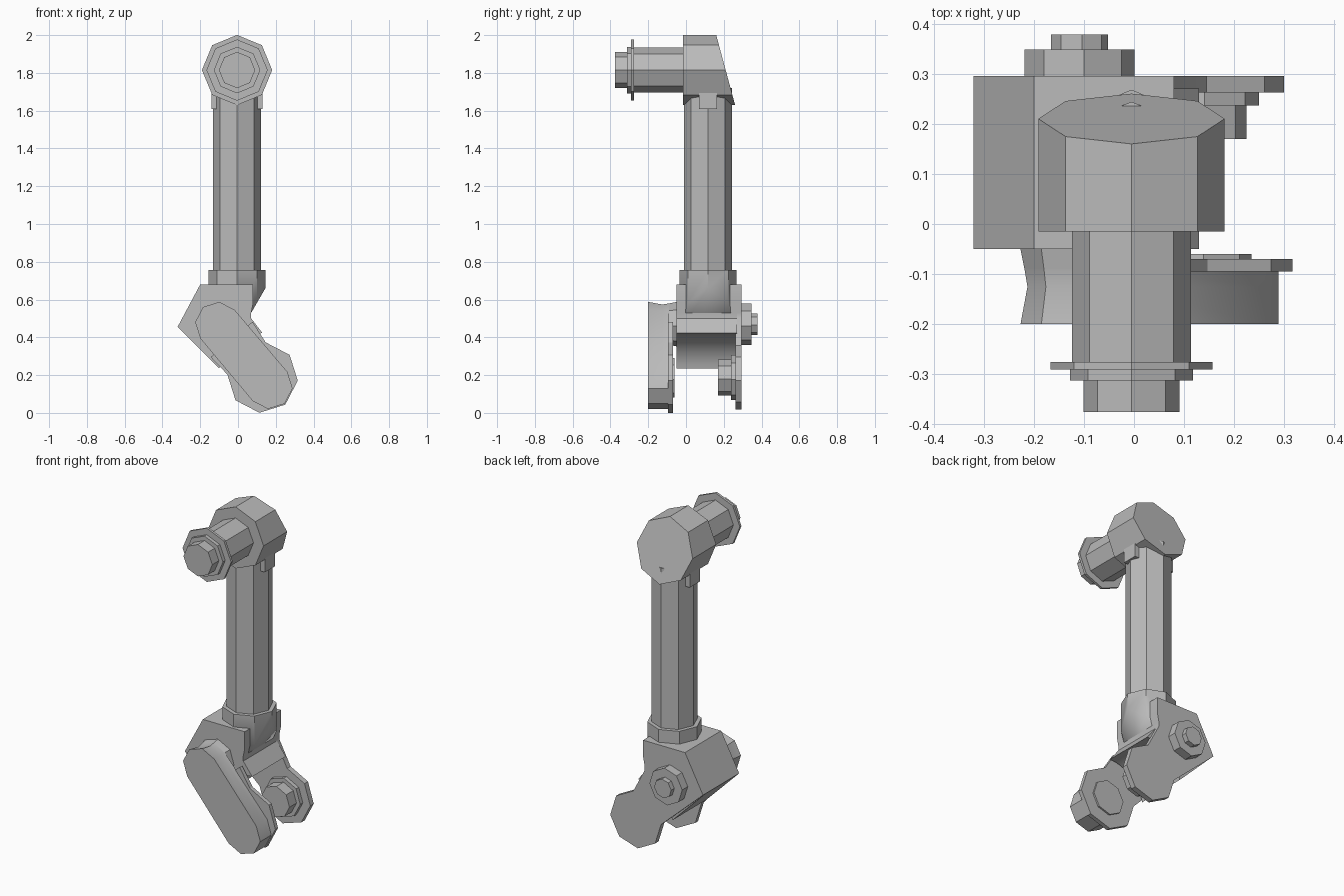
import bpy, bmesh, math
from mathutils import Vector

cube = bpy.data.objects.get("Cube")
if cube:
    bpy.data.objects.remove(cube, do_unlink=True)

grey = bpy.data.materials.new("plain_grey")
grey.use_nodes = True
COLOUR = (0.5, 0.5, 0.5, 1)
grey.diffuse_color = COLOUR
grey.node_tree.nodes["Principled BSDF"].inputs["Base Color"].default_value = COLOUR

CX = -0.005                       # column axis
HEAD = (CX, 1.815)                # head axis (x, z)
HIP = (-0.109, 0.47)              # upper pivot of the lower joint
KNEE = (0.13, 0.187)              # lower pivot
TILT = -5                         # octagon rotation on the tilted link
ALONG = Vector((0.645, -0.764))   # link direction
ACROSS = Vector((0.764, 0.645))


def finish(name, bm):
    bmesh.ops.recalc_face_normals(bm, faces=bm.faces)
    mesh = bpy.data.meshes.new(name)
    bm.to_mesh(mesh)
    bm.free()
    mesh.materials.append(grey)
    obj = bpy.data.objects.new(name, mesh)
    bpy.context.collection.objects.link(obj)
    bpy.ops.object.select_all(action='DESELECT')
    obj.select_set(True)
    bpy.context.view_layer.objects.active = obj
    bpy.ops.object.shade_smooth_by_angle(angle=math.radians(30))
    return obj


def arc(centre, radius, start, end, steps):
    angles = [math.radians(start + (end - start) * i / steps) for i in range(steps + 1)]
    return [(centre[0] + radius * math.cos(a), centre[1] + radius * math.sin(a)) for a in angles]


def octagon(centre, radius, turn=0):
    return arc(centre, radius, turn, turn + 315, 7)


def loft(name, rings):
    """Skin a list of equal-length rings of 3D points and cap both ends."""
    bm = bmesh.new()
    loops = [[bm.verts.new(p) for p in ring] for ring in rings]
    n = len(loops[0])
    for a, b in zip(loops, loops[1:]):
        for i in range(n):
            j = (i + 1) % n
            bm.faces.new((a[i], a[j], b[j], b[i]))
    bm.faces.new(loops[0])
    bm.faces.new(loops[-1])
    return finish(name, bm)


def slab(name, outline, y0, y1):
    return loft(name, [[(x, y, z) for x, z in outline] for y in (y0, y1)])


def upright(name, radius, z0, z1):
    outline = octagon((CX, 0.117), radius)
    return loft(name, [[(x, y, z) for x, y in outline] for z in (z0, z1)])


# Head with a slanted back
face = octagon(HEAD, 0.186)
loft("head", [[(x, -0.015, z) for x, z in face],
              [(x, 0.21 - 0.27 * (z - HEAD[1]), z) for x, z in face]])

# Stepped spindle on the head
for name, radius, y0, y1 in (("spindle", 0.119, -0.275, 0),
                             ("spindle_flange", 0.162, -0.29, -0.275),
                             ("spindle_collar", 0.123, -0.312, -0.29),
                             ("spindle_tip", 0.096, -0.375, -0.312)):
    slab(name, octagon(HEAD, radius), y0, y1)

# Column with side tabs below the head
upright("column", 0.127, 0.7, 1.72)
for side, label in ((1, "left"), (-1, "right")):
    x0, x1 = CX + side * 0.1, CX + side * 0.136
    slab(label + "_tab", [(x0, 1.61), (x1, 1.61), (x1, 1.7), (x0, 1.7)], 0.07, 0.165)

# Column socket, cut off on a slope underneath
socket = upright("column_socket", 0.151, 0.45, 0.757)
bm = bmesh.new()
bm.from_mesh(socket.data)
cut = bmesh.ops.bisect_plane(bm, geom=bm.verts[:] + bm.edges[:] + bm.faces[:],
                             plane_co=(0.145, 0, 0.66), plane_no=(0.13, 0, -0.075),
                             clear_outer=True)
rim = [e for e in cut["geom_cut"] if isinstance(e, bmesh.types.BMEdge)]
bmesh.ops.holes_fill(bm, edges=rim)
bmesh.ops.recalc_face_normals(bm, faces=bm.faces)
bm.to_mesh(socket.data)
bm.free()

# Housing with a round clearance for the knee
shoulder = [(0.07, 0.50), (0.07, 0.53), (0.08, 0.58), (0.08, 0.68), (-0.2, 0.68), (-0.32, 0.455)]
slab("housing", shoulder + arc(KNEE, 0.235, 168, 90, 14), -0.05, 0.27)

# Back plate with an octagonal end
slab("back_plate", shoulder + arc(KNEE, 0.17, 175, 445, 6), 0.262, 0.295)

# Bolts through the back plate
for name, centre, radius, y0, y1 in (("hip_bolt_head", HIP, 0.11, 0.295, 0.348),
                                     ("hip_bolt_tip", HIP, 0.057, 0.348, 0.378),
                                     ("knee_washer", KNEE, 0.12, 0.237, 0.262),
                                     ("knee_bolt", KNEE, 0.095, 0.17, 0.237),
                                     ("front_knee_washer", KNEE, 0.105, -0.07, -0.06)):
    slab(name, octagon(centre, radius, TILT), y0, y1)

# Front link: a capsule, waisted at its upper end
foot = Vector(KNEE) + 0.061 * ALONG


def capsule(top_radius):
    return arc(HIP, top_radius, 40, 220, 4) + arc(foot, 0.12, 220, 400, 4)


loft("front_link", [[(x, y, z) for x, z in capsule(r)]
                    for y, r in ((-0.2, 0.118), (-0.125, 0.104), (-0.09, 0.11))])
loft("hip_boss", [[(x, y, z) for x, z in octagon(HIP, r, TILT)]
                  for y, r in ((-0.09, 0.11), (-0.05, 0.118))])

# Flange plate behind the front link
end = Vector(KNEE) - 0.26 * ALONG
tail = [tuple(end + 0.15 * ACROSS), tuple(end - 0.14 * ACROSS)]
slab("front_flange", tail + arc(KNEE, 0.187, 175, 445, 6), -0.095, -0.07)
